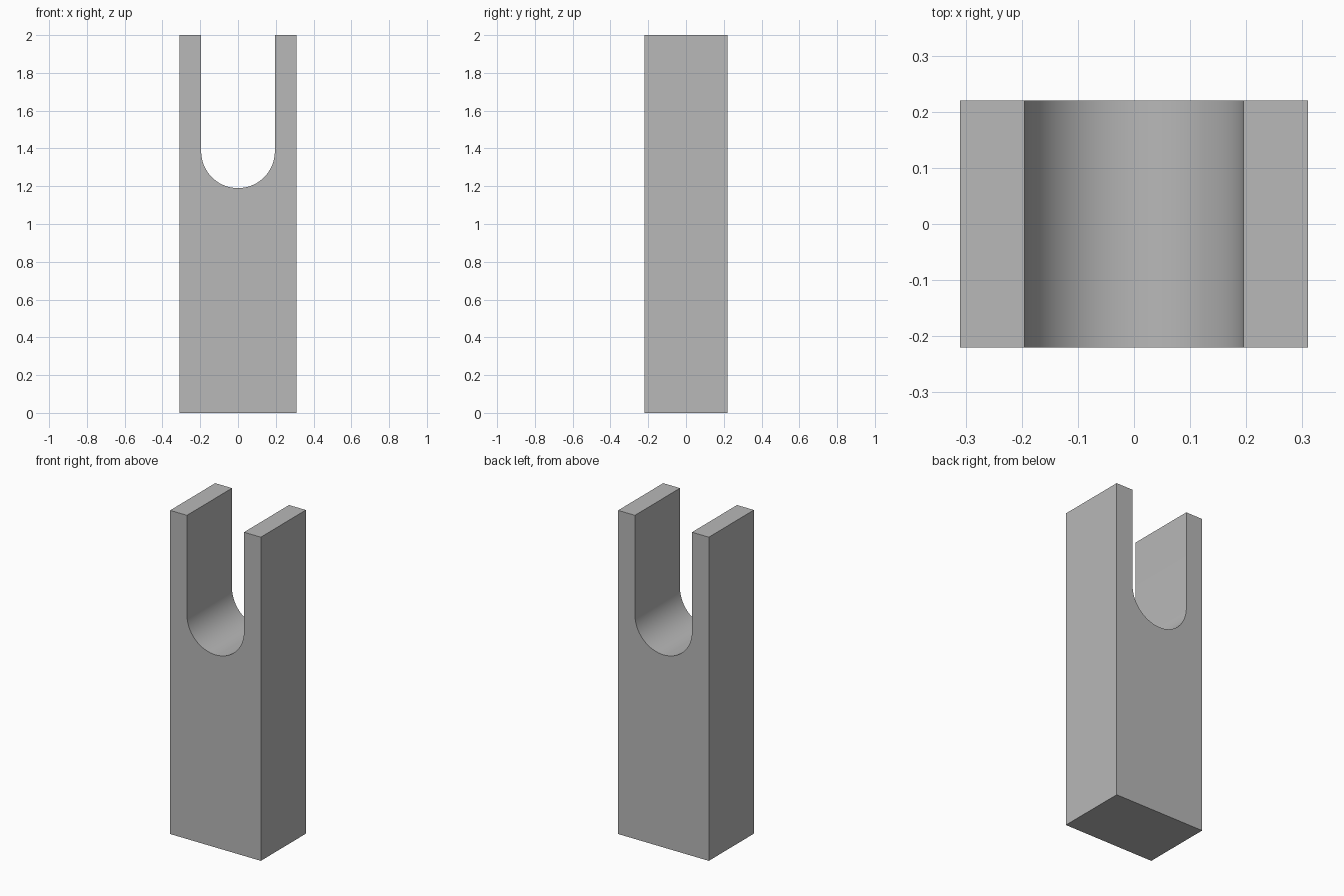
import bpy
import bmesh
from math import pi, cos, sin, radians

cube = bpy.data.objects.get("Cube")
if cube:
    bpy.data.objects.remove(cube, do_unlink=True)

HALF_WIDTH, HALF_DEPTH, HEIGHT = 0.31, 0.22, 2.0
SLOT_RADIUS, SLOT_BOTTOM = 0.195, 1.19
ARC_STEPS = 48

# Plain grey material
grey = bpy.data.materials.new("grey")
grey.use_nodes = True
colour = (0.48, 0.48, 0.48, 1)
grey.diffuse_color = colour
grey.node_tree.nodes["Principled BSDF"].inputs["Base Color"].default_value = colour

# Fork outline: outer block, then the round-bottomed slot from right to left
centre_z = SLOT_BOTTOM + SLOT_RADIUS
outline = [(-HALF_WIDTH, HEIGHT), (-HALF_WIDTH, 0), (HALF_WIDTH, 0),
           (HALF_WIDTH, HEIGHT), (SLOT_RADIUS, HEIGHT)]
for i in range(ARC_STEPS + 1):
    a = -pi * i / ARC_STEPS
    outline.append((SLOT_RADIUS * cos(a), centre_z + SLOT_RADIUS * sin(a)))
outline.append((-SLOT_RADIUS, HEIGHT))

# Extrude the outline from front to back
bm = bmesh.new()
face = bm.faces.new([bm.verts.new((x, -HALF_DEPTH, z)) for x, z in outline])
extruded = bmesh.ops.extrude_face_region(bm, geom=[face], use_keep_orig=True)
moved = [g for g in extruded["geom"] if isinstance(g, bmesh.types.BMVert)]
bmesh.ops.translate(bm, verts=moved, vec=(0, 2 * HALF_DEPTH, 0))
bmesh.ops.recalc_face_normals(bm, faces=bm.faces)

mesh = bpy.data.meshes.new("slotted_post")
bm.to_mesh(mesh)
bm.free()
mesh.materials.append(grey)
post = bpy.data.objects.new("slotted_post", mesh)
bpy.context.collection.objects.link(post)

# Smooth slot floor, sharp block edges
bpy.ops.object.select_all(action="DESELECT")
post.select_set(True)
bpy.context.view_layer.objects.active = post
bpy.ops.object.shade_smooth_by_angle(angle=radians(30))
